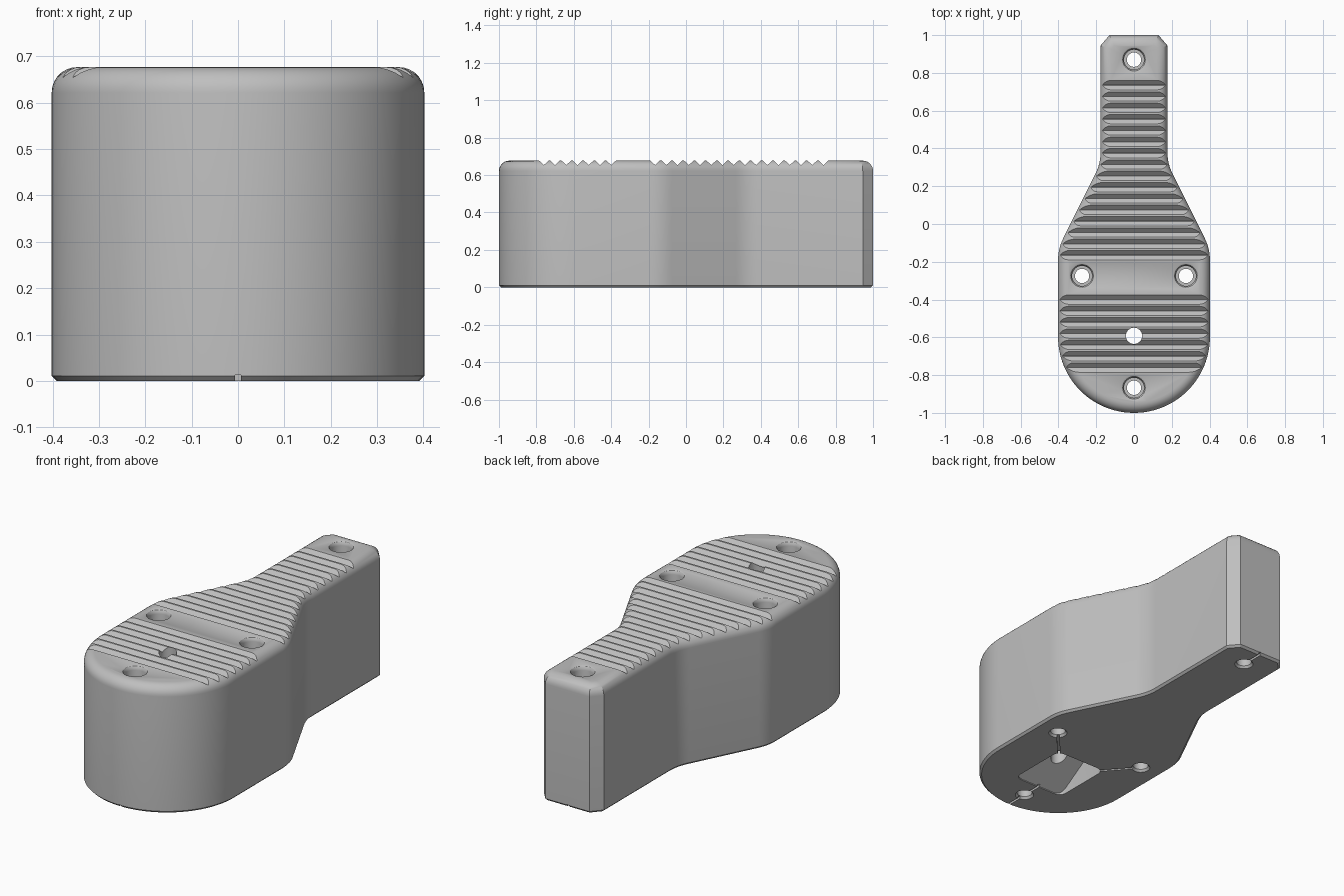
import bpy, bmesh, math
from mathutils import Vector

cube = bpy.data.objects.get("Cube")
if cube:
    bpy.data.objects.remove(cube)

TOP, FILLET, CHAMFER = 0.677, 0.055, 0.011


def loft(bm, rings):
    """Closed solid through rings of 3D points, capped at both ends."""
    loops = [[bm.verts.new(p) for p in ring] for ring in rings]
    n = len(loops[0])
    for a, b in zip(loops, loops[1:]):
        for i in range(n):
            j = (i + 1) % n
            bm.faces.new((a[i], a[j], b[j], b[i]))
    bm.faces.new(loops[0][::-1])
    bm.faces.new(loops[-1])


def make_object(name, solids):
    bm = bmesh.new()
    for rings in solids:
        loft(bm, rings)
    bmesh.ops.recalc_face_normals(bm, faces=bm.faces)
    mesh = bpy.data.meshes.new(name)
    bm.to_mesh(mesh)
    bm.free()
    obj = bpy.data.objects.new(name, mesh)
    bpy.context.collection.objects.link(obj)
    return obj


def at_z(points, z):
    return [(x, y, z) for x, y in points]


def circle(cx, cy, r, n=32):
    return [(cx + r * math.cos(2 * math.pi * i / n), cy + r * math.sin(2 * math.pi * i / n)) for i in range(n)]


def rounded_corner(before, corner, after, size, steps=6):
    c = Vector(corner)
    a = c + (Vector(before) - c).normalized() * size
    b = c + (Vector(after) - c).normalized() * size
    return [tuple(a * (1 - t) ** 2 + c * 2 * t * (1 - t) + b * t * t)
            for t in (i / steps for i in range(steps + 1))]


def inset(points, d):
    """Mitred inward offset of a counter-clockwise outline."""
    out = []
    for i, p in enumerate(points):
        p = Vector(p)
        e1 = (p - Vector(points[i - 1])).normalized()
        e2 = (Vector(points[(i + 1) % len(points)]) - p).normalized()
        n1, n2 = Vector((-e1.y, e1.x)), Vector((-e2.y, e2.x))
        out.append(tuple(p + (n1 + n2) * d / (1 + n1.dot(n2))))
    return out


# Outline: round front, wide belly, taper, narrow neck with cut corners
shoulder, waist, neck = (0.402, -0.13), (0.177, 0.32), (0.177, 0.945)
arc = [math.radians(-90 + 90 * i / 24) for i in range(25)]
half = [(0.402 * math.cos(a), -0.598 + 0.402 * math.sin(a)) for a in arc]
half += rounded_corner(half[-1], shoulder, waist, 0.06)
half += rounded_corner(shoulder, waist, neck, 0.06)
half += [neck, (0.13, 1.0)]
half[0] = (0, -1)
outline = half + [(-x, y) for x, y in half[:0:-1]]

# Body: chamfered base, straight wall, filleted top
rings = [at_z(inset(outline, CHAMFER), 0), at_z(outline, CHAMFER)]
for i in range(8):
    a = math.pi / 2 * i / 7
    rings.append(at_z(inset(outline, FILLET * (1 - math.cos(a))), TOP - FILLET + FILLET * math.sin(a)))
body = make_object("grip_body", [rings])

# V-shaped grip grooves across the top, in two groups
solids = []
for first, count in ((0.735, 16), (-0.40, 7)):
    for k in range(count):
        y = first - 0.06 * k
        solids.append([at_z([(-0.5, y - h), (0.5, y - h), (0.5, y + h), (-0.5, y + h)], z)
                       for h, z in ((0.0005, TOP - 0.023), (0.025, TOP), (0.028, TOP + 0.003))])
groove_cutter = make_object("groove_cutter", solids)

# Wedge-shaped pocket under the belly
pocket_y, w, d = -0.59, 0.15, 0.17
box = [(-w, pocket_y - d), (w, pocket_y - d), (w, pocket_y + d), (-w, pocket_y + d)]
pocket = []
for i in range(4):
    pocket += rounded_corner(box[i - 1], box[i], box[(i + 1) % 4], 0.045, 5)
roof = [(x, y, 0.005 + 0.64 * (y - pocket_y + d)) for x, y in pocket]
pocket_cutter = make_object("pocket_cutter", [[at_z(pocket, -0.05), roof]])

# Counterbored screw holes with rounded lips, plus the plain hole into the pocket
screws = [(0, 0.87), (0.275, -0.275), (-0.275, -0.275), (0, -0.867)]
profile = [(0.047, -0.02), (0.047, 0), (0.038, 0.012), (0.038, 0.35), (0.053, 0.35), (0.053, TOP - 0.022)]
profile += [(0.055, TOP - 0.012), (0.06, TOP - 0.004), (0.068, TOP), (0.068, TOP + 0.05)]
solids = [[at_z(circle(x, y, r), z) for r, z in profile] for x, y in screws]
solids.append([at_z(circle(0, -0.592, 0.043), z) for z in (0.03, 0.8)])
hole_cutter = make_object("hole_cutter", solids)

# Hairline channels on the underside
solids = []
for p, q in (((0, 0.87), (0, 1.05)), ((0, -1.05), (0, -0.74)),
             ((0.275, -0.275), (0.12, -0.45)), ((-0.275, -0.275), (-0.12, -0.45))):
    p, q = Vector(p), Vector(q)
    s = (q - p).normalized().orthogonal() * 0.006
    solids.append([at_z([p - s, q - s, q + s, p + s], z) for z in (-0.03, 0.0125)])
channel_cutter = make_object("channel_cutter", solids)

# Apply the cuts and discard the cutters
cutters = (groove_cutter, pocket_cutter, hole_cutter, channel_cutter)
for cutter in cutters:
    cutter.hide_render = True
    mod = body.modifiers.new(cutter.name, 'BOOLEAN')
    mod.operation, mod.solver, mod.object = 'DIFFERENCE', 'EXACT', cutter
bpy.context.view_layer.update()
graph = bpy.context.evaluated_depsgraph_get()
cut_mesh = bpy.data.meshes.new_from_object(body.evaluated_get(graph))
body.modifiers.clear()
body.data = cut_mesh
for cutter in cutters:
    bpy.data.objects.remove(cutter)

# Plain grey material
grey = bpy.data.materials.new("plain_grey")
grey.use_nodes = True
colour = (0.52, 0.52, 0.52, 1)
grey.diffuse_color = colour
grey.node_tree.nodes["Principled BSDF"].inputs["Base Color"].default_value = colour
body.data.materials.clear()
body.data.materials.append(grey)

bpy.ops.object.select_all(action='DESELECT')
body.select_set(True)
bpy.context.view_layer.objects.active = body
bpy.ops.object.shade_smooth_by_angle(angle=math.radians(28))
